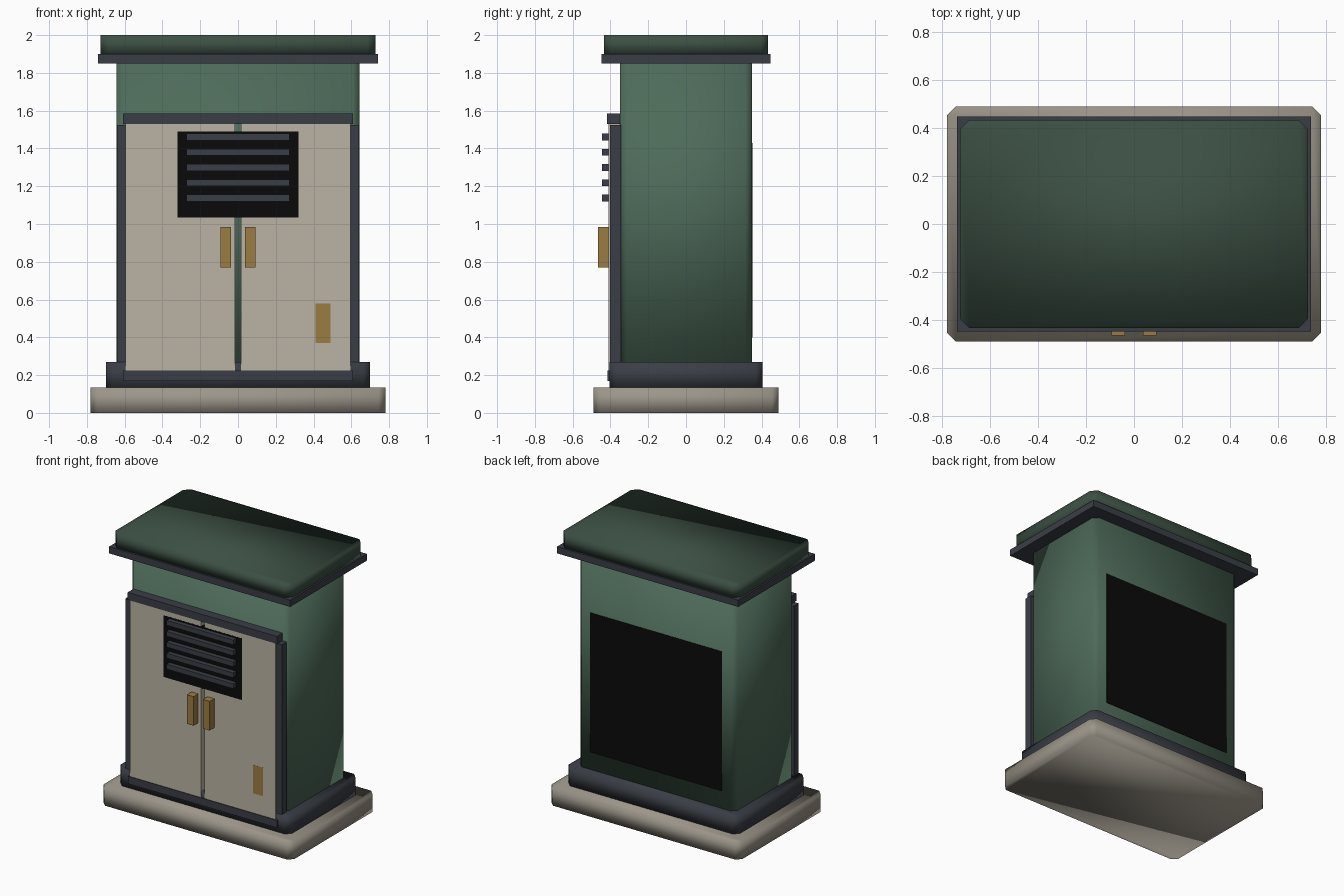
import bpy, bmesh

if "Cube" in bpy.data.objects:
    bpy.data.objects.remove(bpy.data.objects["Cube"])


def material(name, rgb):
    m = bpy.data.materials.new(name)
    m.diffuse_color = (*rgb, 1)
    m.use_nodes = True
    m.node_tree.nodes["Principled BSDF"].inputs["Base Color"].default_value = m.diffuse_color
    return m


GREEN = material("green_paint", (0.075, 0.145, 0.10))
ROOF = material("dark_green_paint", (0.045, 0.08, 0.058))
DARK = material("dark_trim", (0.042, 0.048, 0.06))
BEIGE = material("beige_paint", (0.50, 0.45, 0.37))
STONE = material("stone", (0.33, 0.30, 0.25))
BRASS = material("brass", (0.33, 0.20, 0.055))
BLACK = material("black", (0.003, 0.003, 0.003))


def box(name, x, y, z, mat, chamfer=0.0):
    """Box from (min, max) ranges; chamfer cuts the vertical edges and shades smooth."""
    bm = bmesh.new()
    bmesh.ops.create_cube(bm, size=1)
    for v in bm.verts:
        v.co = [r[0] if c < 0 else r[1] for c, r in zip(v.co, (x, y, z))]
    if chamfer:
        upright = [e for e in bm.edges
                   if abs(e.verts[0].co.z - e.verts[1].co.z) > 1e-4]
        bmesh.ops.bevel(bm, geom=upright, offset=chamfer, segments=1,
                        profile=0.5, affect='EDGES')
        for f in bm.faces:
            f.smooth = True
    bmesh.ops.recalc_face_normals(bm, faces=bm.faces)
    me = bpy.data.meshes.new(name)
    bm.to_mesh(me)
    bm.free()
    me.materials.append(mat)
    ob = bpy.data.objects.new(name, me)
    bpy.context.collection.objects.link(ob)
    return ob


def sym(h):
    return (-h, h)


# Base slab, plinth, cabinet body, cornice and roof
box("base_slab", sym(0.78), sym(0.49), (0, 0.135), STONE, 0.035)
box("plinth", sym(0.70), sym(0.405), (0.135, 0.27), DARK, 0.035)
box("cabinet_body", sym(0.643), sym(0.35), (0.27, 1.86), GREEN, 0.035)
box("cornice", sym(0.74), sym(0.448), (1.85, 1.90), DARK)
box("roof", sym(0.727), sym(0.435), (1.90, 2.00), ROOF, 0.04)

# Back panel
box("back_panel", sym(0.54), (0.33, 0.352), (0.40, 1.43), BLACK)

# Door frame rails
box("frame_top", sym(0.61), (-0.417, -0.35), (1.53, 1.585), DARK)
box("frame_bottom", sym(0.61), (-0.415, -0.35), (0.17, 0.225), DARK)

# Doors, stiles and handles, one per side
for side, s in (("left", -1), ("right", 1)):
    def span(a, b):
        return tuple(sorted((s * a, s * b)))
    box(side + "_door", span(0.015, 0.595), (-0.41, -0.345), (0.22, 1.53), BEIGE)
    box(side + "_stile", span(0.595, 0.64), (-0.402, -0.345), (0.22, 1.525), DARK)
    box(side + "_handle", span(0.038, 0.093), (-0.465, -0.409), (0.77, 0.985), BRASS)

# Vent with louvre slats
box("vent_backing", sym(0.32), (-0.411, -0.38), (1.035, 1.49), BLACK)
for i in range(5):
    z = 1.137 + i * 0.081
    box(f"vent_slat_{i + 1}", sym(0.273), (-0.445, -0.409),
        (z - 0.018, z + 0.018), DARK)

# Small flush plate on the right door
box("door_plate", (0.41, 0.49), (-0.4105, -0.39), (0.37, 0.58), BRASS)
